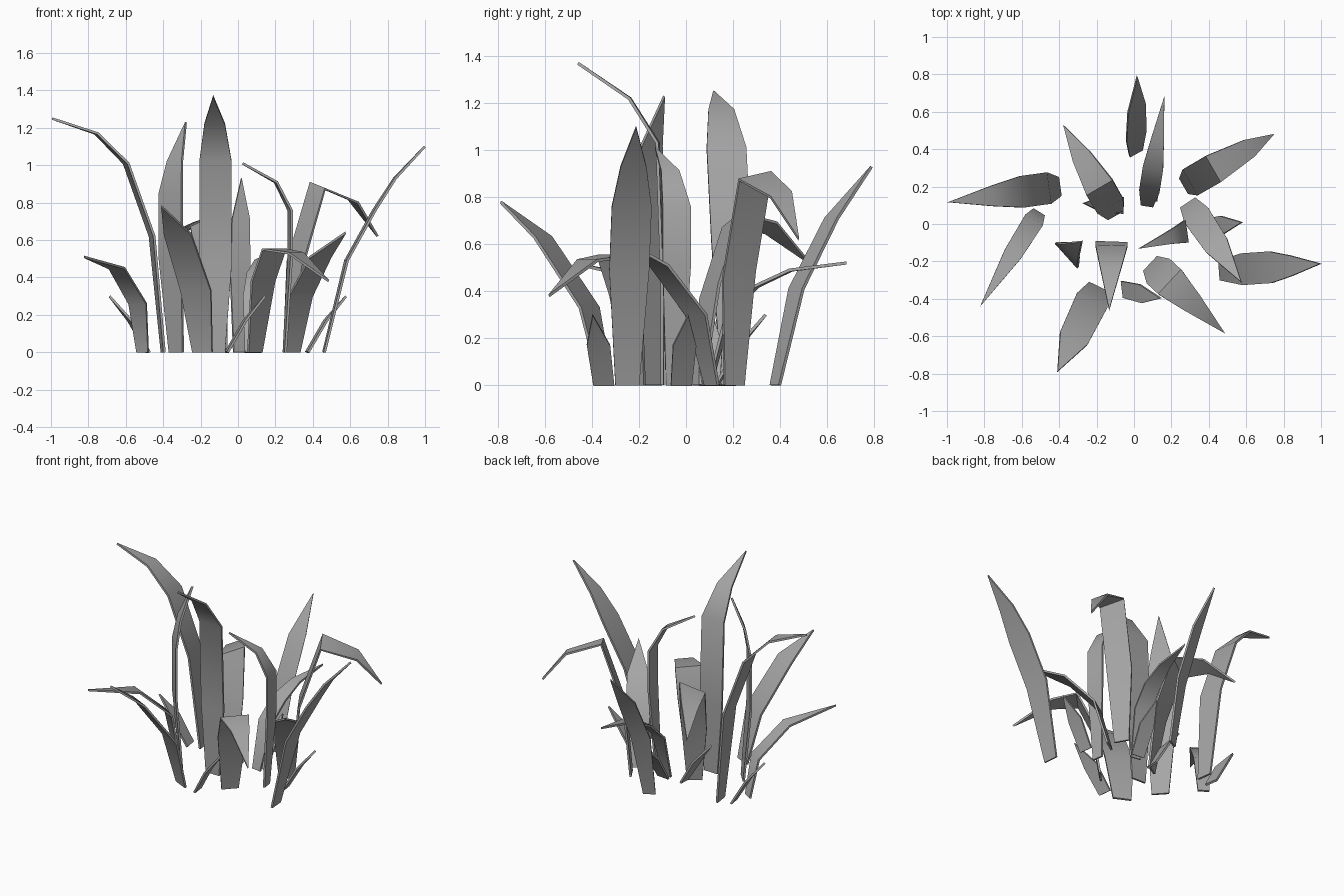
import bpy
import math
from mathutils import Vector

default_cube = bpy.data.objects.get("Cube")
if default_cube:
    bpy.data.objects.remove(default_cube, do_unlink=True)

# One plain grey for every blade
grey = bpy.data.materials.new("leaf_grey")
grey.use_nodes = True
colour = (.38, .38, .38, 1)
grey.diffuse_color = colour
grey.node_tree.nodes["Principled BSDF"].inputs["Base Color"].default_value = colour

# Relative width at each station, from root to pointed tip
TAPERS = {
    "small": [.9, 1, 0],
    "medium": [.65, 1, .9, 0],
    "large": [.6, 1, 1, .65, 0],
}


def blade(name, size, root, heading, width, bends, twist=0, tilt=0):
    """Sweep a tapering ribbon along (reach, height) bends, then thicken it.
    Twist turns its flat side in degrees; tilt lifts one edge above the root."""
    angle = math.radians(heading)
    forward = Vector((math.cos(angle), math.sin(angle), 0))
    across = math.radians(heading + 90 + twist)
    side = Vector((math.cos(across), math.sin(across), 0))
    origin = Vector((root[0], root[1], 0))
    stations = [(0, 0)] + bends
    verts, faces = [], []
    for (reach, height), taper in zip(stations, TAPERS[size]):
        centre = origin + forward * reach + Vector((0, 0, height))
        lift = Vector((0, 0, tilt if height else 0))
        half = (side + lift) * (width * taper / 2)
        verts += [centre - half, centre + half] if taper else [centre]
    last = len(verts) - 1
    for i in range(0, last - 2, 2):
        faces.append((i, i + 1, i + 3, i + 2))
    faces.append((last - 2, last - 1, last))

    mesh = bpy.data.meshes.new(name)
    mesh.from_pydata(verts, [], faces)
    mesh.materials.append(grey)
    obj = bpy.data.objects.new(name, mesh)
    bpy.context.collection.objects.link(obj)
    thick = obj.modifiers.new("thickness", 'SOLIDIFY')
    thick.thickness = .013
    thick.offset = 0
    bpy.ops.object.select_all(action='DESELECT')
    obj.select_set(True)
    bpy.context.view_layer.objects.active = obj
    bpy.ops.object.modifier_apply(modifier=thick.name)
    bpy.ops.object.shade_smooth_by_angle(angle=math.radians(60))


# Tall upright blades
blade("tall_front_blade", "large", (-.12, -.1), -92, .17,
      [(0, .45), (.02, 1.03), (.14, 1.22), (.36, 1.37)])
blade("tall_right_blade", "large", (-.4, .2), 188, .17,
      [(.06, .62), (.2, 1.01), (.36, 1.17), (.6, 1.25)])
blade("tall_left_blade", "large", (.46, -.25), 4, .17,
      [(.12, .49), (.27, .76), (.38, .93), (.54, 1.1)])
blade("upright_blade", "large", (-.33, -.14), 42, .18,
      [(-.04, .5), (-.04, .85), (-.01, 1.02), (.07, 1.23)])
blade("inward_blade", "large", (.25, -.05), 200, .12,
      [(-.03, .5), (-.03, .76), (.05, .91), (.24, 1.01)], twist=-12)

# Blades that fold over and droop
blade("drooping_back_left_blade", "large", (.27, .205), 30, .16,
      [(.04, .47), (.18, .89), (.4, .81), (.55, .62)], tilt=.2)
blade("drooping_front_left_blade", "large", (.09, -.215), -43, .18,
      [(.06, .38), (.14, .55), (.3, .53), (.54, .38)])
blade("drooping_back_right_blade", "large", (-.1, .05), 120, .16,
      [(.06, .4), (.17, .7), (.36, .67), (.55, .52)], tilt=-.4)
blade("low_back_blade", "large", (.07, .1), 81, .11,
      [(.08, .3), (.2, .42), (.35, .49), (.59, .52)])

# Medium blades leaning outward
blade("back_blade", "medium", (.01, .38), 89, .12,
      [(.09, .41), (.24, .71), (.41, .93)], twist=30)
blade("left_blade", "medium", (.29, .11), -56, .15,
      [(.08, .3), (.27, .51), (.51, .64)])
blade("front_right_blade", "medium", (-.19, -.34), -116, .18,
      [(.08, .33), (.3, .63), (.5, .78)])
blade("right_blade", "medium", (-.51, .06), -122, .11,
      [(.05, .26), (.26, .45), (.59, .51)])

# Short shoots sharing one shape
shoots = {
    "front_shoot": ((-.06, -.35), -13, 20),
    "left_shoot": ((.37, -.02), 8, 0),
    "back_shoot": ((.08, .13), 84, 0),
    "middle_shoot": ((-.06, .1), 177, 0),
    "right_shoot": ((-.48, .17), 190, 0),
}
for name, (root, heading, twist) in shoots.items():
    blade(name, "small", root, heading, .1, [(.1, .17), (.21, .3)], twist)
